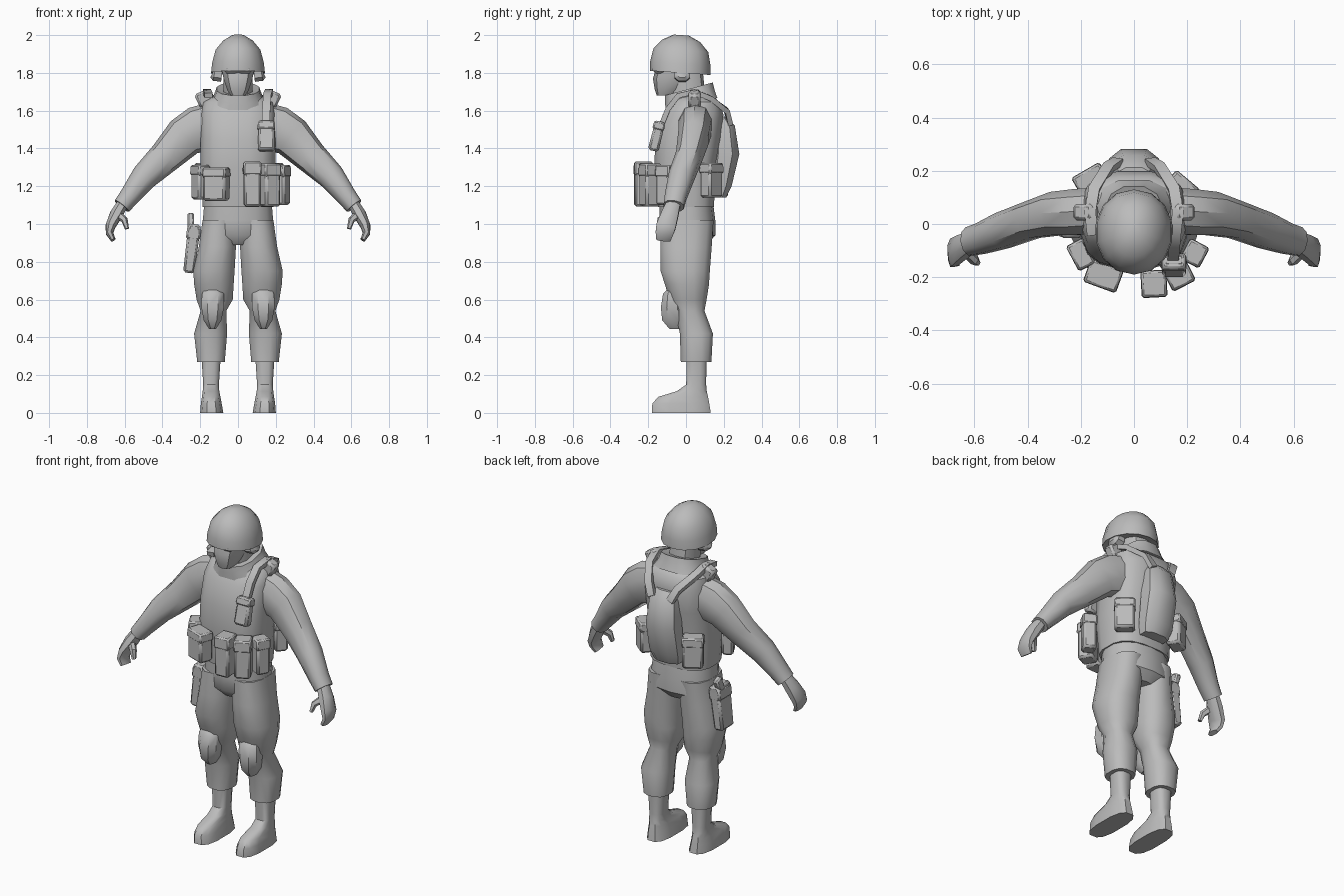
import bpy, bmesh, math
from mathutils import Vector, Matrix

grey = bpy.data.materials.new("plain grey")
grey.diffuse_color = (0.5, 0.5, 0.5, 1)


def finish(name, bm):
    bmesh.ops.recalc_face_normals(bm, faces=bm.faces[:])
    me = bpy.data.meshes.new(name)
    bm.to_mesh(me)
    bm.free()
    me.materials.append(grey)
    ob = bpy.data.objects.new(name, me)
    bpy.context.collection.objects.link(ob)
    return ob


def loft(name, rings, n=12, p=2.4, ref=(1, 0, 0), flat=True, tilt=0.0, side=1):
    """Skin superellipse rings (x, y, z, half_a, half_b); a lies along ref.
    flat keeps rings horizontal, otherwise they follow the path."""
    bm = bmesh.new()
    pts = [Vector(r[:3]) for r in rings]
    loops = []
    for i, r in enumerate(rings):
        t = Vector((0, 0, 1))
        if not flat:
            t = (pts[min(i + 1, len(pts) - 1)] - pts[max(i - 1, 0)]).normalized()
        u = Vector(ref)
        u = (u - t * u.dot(t)).normalized()
        v = t.cross(u)
        loop = []
        for k in range(n):
            a = 2 * math.pi * (k + 0.5) / n
            c, s = math.cos(a), math.sin(a)
            c = math.copysign(abs(c) ** (2 / p), c)
            s = math.copysign(abs(s) ** (2 / p), s)
            q = pts[i] + u * c * r[3] + v * s * r[4]
            q.z += tilt * (q.y - pts[i].y)
            q.x *= side
            loop.append(bm.verts.new(q))
        loops.append(loop)
    for A, B in zip(loops, loops[1:]):
        for k in range(n):
            j = (k + 1) % n
            bm.faces.new((A[k], A[j], B[j], B[k]))
    bm.faces.new(loops[0])
    bm.faces.new(loops[-1])
    return finish(name, bm)


def upright(name, rows, **kw):
    """Rows of (z, x_min, x_max, y_front, y_back) turned into flat rings."""
    rings = [((a + b) / 2, (c + d) / 2, z, (b - a) / 2, (d - c) / 2) for z, a, b, c, d in rows]
    return loft(name, rings, **kw)


def block(name, loc, size, rot=(0, 0, 0), taper=1.0, bevel=0.012):
    bm = bmesh.new()
    bmesh.ops.create_cube(bm, size=1)
    for v in bm.verts:
        k = taper if v.co.z > 0 else 1
        v.co = Vector((v.co.x * size[0] * k, v.co.y * size[1] * k, v.co.z * size[2]))
    bmesh.ops.bevel(bm, geom=bm.edges[:], offset=bevel, segments=1, affect='EDGES')
    m = Matrix.Translation(loc)
    for ang, ax in zip(reversed(rot), "ZYX"):
        m = m @ Matrix.Rotation(math.radians(ang), 4, ax)
    bm.transform(m)
    return finish(name, bm)


def pouch(name, loc, size, turn):
    """Belt pouch with an overhanging lid."""
    x, y, z = loc
    block(name, loc, size, (0, 0, turn))
    lid = (size[0] + 0.008, size[1] + 0.008, size[2] * 0.3)
    block(name + "_lid", (x, y, z + size[2] * 0.36), lid, (0, 0, turn), 0.95, 0.008)


# Torso and hips
upright("vest", [
    (1.09, -.19, .19, -.15, .15), (1.3, -.2, .2, -.17, .16), (1.45, -.2, .2, -.165, .19),
    (1.58, -.2, .2, -.125, .2), (1.645, -.185, .185, -.08, .18), (1.68, -.12, .12, -.05, .14)],
    n=16, p=2.8)
upright("trouser_seat", [
    (1.14, -.18, .18, -.14, .14), (1.02, -.19, .19, -.14, .155), (.94, -.195, .195, -.135, .155),
    (.89, -.12, .12, -.09, .11)], n=14)

# Neck, collar and head
loft("neck", [(0, .02, 1.6, .08, .09), (0, .0, 1.8, .08, .09)], n=10)
loft("collar", [(0, .03, 1.63, .165, .14), (0, .02, 1.675, .13, .135),
                (0, .015, 1.715, .115, .13), (0, .015, 1.71, .09, .1)], n=12, tilt=.27)
upright("face", [
    (1.68, -.04, .04, -.155, -.05), (1.71, -.06, .06, -.165, .0), (1.77, -.08, .08, -.175, .06),
    (1.82, -.09, .09, -.16, .08), (1.87, -.095, .095, -.15, .09)], n=10)
block("goggles", (0, -.135, 1.818), (.155, .085, .045), bevel=.018)
loft("goggle_band", [(0, -.03, 1.81, .105, .125), (0, -.03, 1.835, .105, .125)], n=12)
loft("helmet", [
    (0, -.03, 1.805, .125, .145), (0, -.03, 1.80, .146, .16), (0, -.03, 1.85, .14, .16),
    (0, -.027, 1.92, .122, .145), (0, -.025, 1.97, .08, .1), (0, -.025, 2.0, .03, .04)],
    n=14, p=2.1, tilt=-.07)

for s, tag in ((1, "left"), (-1, "right")):
    # Ear cups and helmet sides
    loft("ear_cup_" + tag, [(.085, -.02, 1.79, .045, .04), (.125, -.02, 1.795, .045, .04),
                            (.135, -.02, 1.8, .03, .028)], n=8, ref=(0, 1, 0), flat=False, side=s)

    # Arms
    loft("sleeve_" + tag, [
        (.15, .05, 1.52, .09, .12), (.21, .045, 1.5, .09, .125), (.285, .04, 1.46, .085, .11),
        (.385, .015, 1.355, .072, .088), (.495, -.025, 1.25, .07, .072),
        (.575, -.055, 1.145, .06, .054), (.615, -.065, 1.095, .056, .048)],
        n=10, p=2.2, ref=(0, 1, 0), flat=False, side=s)
    loft("hand_" + tag, [
        (.61, -.065, 1.11, .038, .032), (.645, -.085, 1.05, .048, .036),
        (.675, -.105, .99, .055, .028), (.68, -.115, .95, .05, .02), (.66, -.12, .915, .04, .014)],
        n=8, ref=(0, 1, 0), flat=False, side=s)
    loft("thumb_" + tag, [(.635, -.1, 1.05, .02, .022), (.6, -.135, 1.02, .02, .018),
                          (.588, -.145, .975, .013, .011)],
         n=6, ref=(0, 1, 0), flat=False, side=s)

    # Legs and boots
    upright("trouser_leg_" + tag, [
        (1.02, .01, .19, -.135, .15), (.88, .008, .21, -.14, .14), (.75, .015, .24, -.138, .13),
        (.68, .02, .235, -.115, .125), (.6, .025, .222, -.09, .112), (.54, .06, .2, -.06, .1),
        (.42, .055, .235, -.035, .145), (.27, .068, .218, -.03, .137)],
        n=12, side=s)
    upright("boot_" + tag, [
        (.3, .09, .195, 0, .11), (.15, .1, .185, 0, .108), (.115, .098, .188, -.05, .112),
        (.085, .092, .192, -.15, .12), (.05, .085, .198, -.182, .127), (0, .076, .202, -.185, .135)],
        n=12, p=2.8, side=s)
    upright("knee_pad_" + tag, [
        (.655, .09, .18, -.1, -.03), (.63, .07, .195, -.125, -.02), (.56, .07, .198, -.137, -.01),
        (.49, .085, .185, -.13, -.005), (.445, .115, .155, -.09, -.02)], n=8, side=s)

    # Shoulder clasps and harness straps
    block("shoulder_clasp_" + tag, (s * .178, .045, 1.662), (.08, .062, .085), (0, s * 25, 0))
    path = [(.06, .235, 1.53), (.095, .215, 1.6), (.15, .13, 1.665), (.165, .045, 1.7),
            (.155, -.04, 1.68)]
    if s > 0:
        path += [(.15, -.095, 1.61), (.145, -.14, 1.5)]
    loft("harness_strap_" + tag, [q + (.022, .014) for q in path], n=4, p=20, flat=False, side=s)

# Chest radio pouch
block("chest_pouch", (.15, -.155, 1.465), (.09, .058, .16), (-14, 0, 0), .9)
block("chest_pouch_lid", (.15, -.143, 1.52), (.095, .064, .045), (-14, 0, 0), .92, .008)

# Belt pouches
for name, loc, size, turn in (
        ("magazine_pouch_inner", (.075, -.225, 1.21), (.09, .095, .235), 3),
        ("magazine_pouch_middle", (.168, -.19, 1.205), (.09, .09, .225), 27),
        ("magazine_pouch_outer", (.228, -.11, 1.205), (.08, .075, .21), 62),
        ("utility_pouch_front", (-.115, -.195, 1.21), (.125, .085, .175), -20),
        ("utility_pouch_side", (-.2, -.115, 1.22), (.1, .065, .18), -62),
        ("rear_pouch_left", (.178, .135, 1.23), (.11, .075, .18), -40),
        ("rear_pouch_right", (-.162, .165, 1.23), (.115, .08, .18), 30)):
    pouch(name, loc, size, turn)

# Back pack
upright("back_pack", [
    (1.14, -.085, .085, .12, .215), (1.2, -.1, .1, .12, .245), (1.37, -.1, .1, .13, .287),
    (1.52, -.085, .085, .14, .262), (1.57, -.06, .06, .15, .215)], n=8, p=2.6)

# Thigh holster with sidearm
block("holster", (-.245, .01, .87), (.06, .115, .26), (0, 7, 0), 1.1)
block("holster_flap", (-.235, .01, .95), (.075, .125, .07), (0, 7, 0), 1.0, .01)
block("sidearm_grip", (-.25, .045, 1.01), (.035, .05, .09), (-25, 0, 0), 1.0, .008)

# Smooth shading with crisp creases
bpy.ops.object.select_all(action='SELECT')
bpy.context.view_layer.objects.active = bpy.data.objects["vest"]
bpy.ops.object.shade_smooth_by_angle(angle=math.radians(40))
